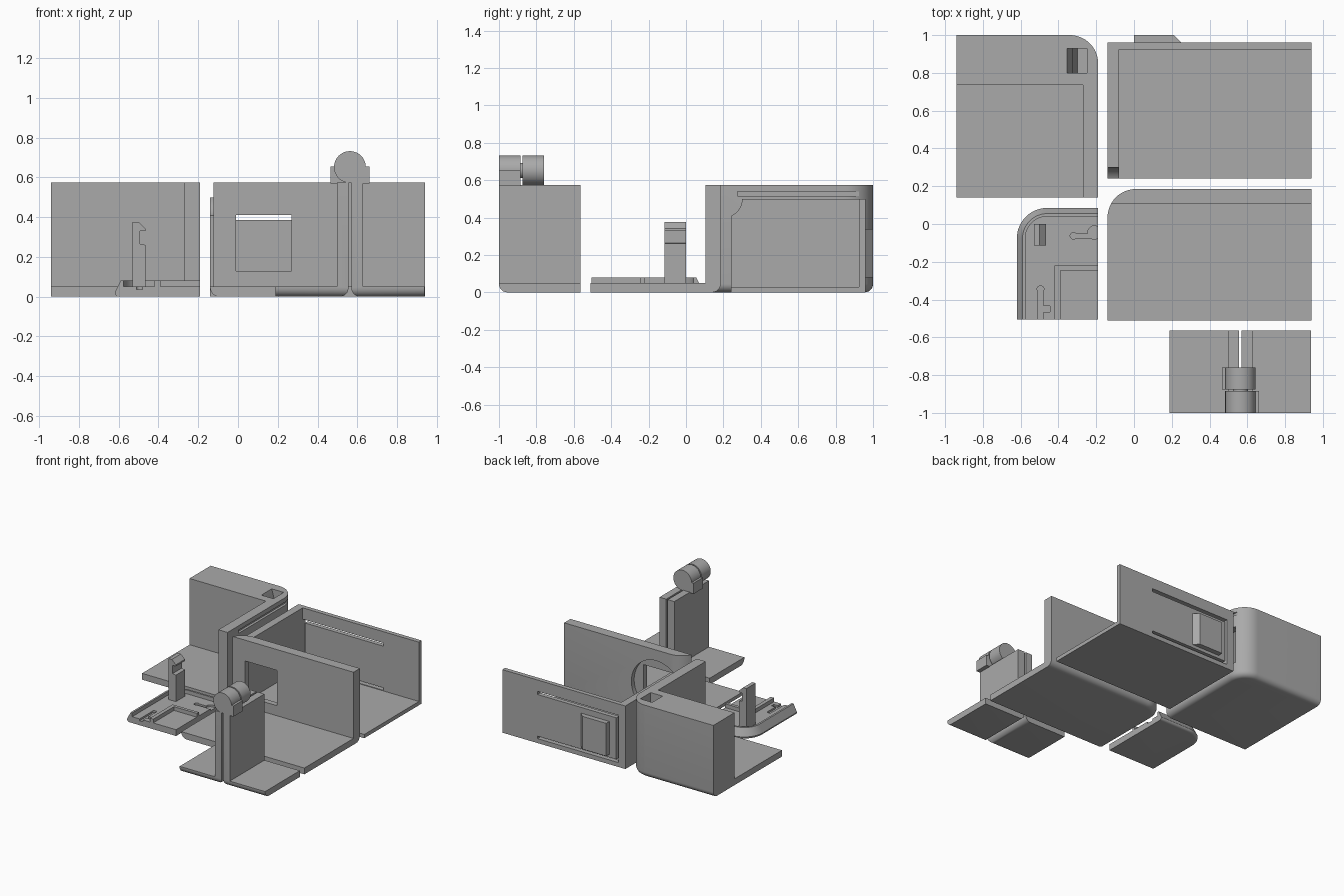
import bpy, bmesh, math

if "Cube" in bpy.data.objects:
    bpy.data.objects.remove(bpy.data.objects["Cube"])

gray = bpy.data.materials.new("plain gray")
gray.diffuse_color = (0.4, 0.4, 0.4, 1)
gray.use_nodes = True
gray.node_tree.nodes["Principled BSDF"].inputs["Base Color"].default_value = gray.diffuse_color


def prism(name, pts, lo, hi, axis='z', round_rule=None, r=0.045):
    """Extrude a 2D outline along an axis; optionally round chosen bottom edges."""
    place = {'z': lambda a, b, t: (a, b, t),
             'y': lambda a, b, t: (a, t, b),
             'x': lambda a, b, t: (t, a, b)}[axis]
    bm = bmesh.new()
    low = [bm.verts.new(place(a, b, lo)) for a, b in pts]
    high = [bm.verts.new(place(a, b, hi)) for a, b in pts]
    bm.faces.new(low)
    bm.faces.new(high)
    n = len(pts)
    for i in range(n):
        j = (i + 1) % n
        bm.faces.new((low[i], low[j], high[j], high[i]))
    bmesh.ops.recalc_face_normals(bm, faces=bm.faces)
    if round_rule:
        edges = []
        for e in bm.edges:
            m = (e.verts[0].co + e.verts[1].co) / 2
            if max(v.co.z for v in e.verts) < 1e-5 and round_rule(m.x, m.y):
                edges.append(e)
        bmesh.ops.bevel(bm, geom=edges, offset=r, segments=6, profile=0.5,
                        affect='EDGES', clamp_overlap=True)
    me = bpy.data.meshes.new(name)
    bm.to_mesh(me)
    bm.free()
    ob = bpy.data.objects.new(name, me)
    bpy.context.collection.objects.link(ob)
    me.materials.append(gray)
    return ob


def rect(x0, x1, y0, y1):
    return [(x0, y0), (x1, y0), (x1, y1), (x0, y1)]


def box(x0, x1, y0, y1, z0, z1, name="cutter"):
    return prism(name, rect(x0, x1, y0, y1), z0, z1)


def arc(cx, cy, r, a0, a1, n=16):
    return [(cx + r * math.cos(math.radians(a0 + (a1 - a0) * i / n)),
             cy + r * math.sin(math.radians(a0 + (a1 - a0) * i / n))) for i in range(n + 1)]


def circle(cx, cy, r, n=48):
    return arc(cx, cy, r, 0, 360, n)[:-1]


def boolean(ob, tools, op='DIFFERENCE'):
    bpy.context.view_layer.objects.active = ob
    for t in tools:
        m = ob.modifiers.new("cut", 'BOOLEAN')
        m.operation, m.solver, m.object = op, 'EXACT', t
        bpy.ops.object.modifier_apply(modifier=m.name)
        bpy.data.objects.remove(t, do_unlink=True)


def smooth(ob):
    bpy.ops.object.select_all(action='DESELECT')
    ob.select_set(True)
    bpy.context.view_layer.objects.active = ob
    bpy.ops.object.shade_smooth_by_angle(angle=math.radians(30))


# Thick corner block with floor, side wall, latch pocket and side groove
corner = prism("corner_block",
               [(-0.94, 0.14), (-0.19, 0.14)] + arc(-0.34, 0.85, 0.15, 0, 90) + [(-0.94, 1.0)],
               0, 0.575, round_rule=lambda x, y: x > -0.93 and y > 0.15)
boolean(corner, [
    box(-1.1, -0.27, 0, 0.735, 0.05, 1),
    prism("cutter", [(-0.355, 0.7), (-0.25, 0.7), (-0.25, 0.1), (-0.30, 0.1),
                     (-0.325, 0.47), (-0.355, 0.575)], 0.80, 0.93, 'y'),
    box(-0.27, -0.1, 0.82, 0.91, 0.12, 0.42),
    box(-0.21, -0.1, 0.275, 0.95, 0.515, 0.54)])
smooth(corner)

# Thin walled corner with a springy latch tongue in its back wall
latch = box(-0.14, 0.94, 0.24, 0.96, 0, 0.5, "latch_shell")
boolean(latch, [
    box(-0.08, 1.1, 0.1, 0.925, 0.03, 1),
    prism("cutter", circle(0.2, 0.5, 0.1), -0.3, 0, 'x'),
    box(-0.06, 0.63, 0.9, 1.1, 0.385, 0.41),
    box(-0.06, 0.63, 0.9, 1.1, 0.035, 0.055),
    box(-0.08, -0.06, 0.9, 1.1, 0.035, 0.41)])
smooth(latch)
prism("latch_button", [(0, 0.955), (0.255, 0.955), (0.25, 0.96), (0.21, 1.0), (0, 1.0)], 0.08, 0.34)

# Floor and wall with a window set in a round recess
window = prism("window_shell",
               [(-0.14, -0.51), (0.94, -0.51), (0.94, 0.185)] + arc(0.01, 0.035, 0.15, 90, 180),
               0, 0.575, round_rule=lambda x, y: x < -0.13 or y > 0.0 and x < 0.93)
boolean(window, [
    box(-0.3, 1.1, -0.7, 0.105, 0.05, 1),
    box(-0.01, 0.27, 0, 0.3, 0.13, 0.41),
    prism("cutter", circle(0.13, 0.27, 0.22), 0.15, 0.3, 'y')])
smooth(window)

# Mirrored pair of hinge brackets
MID = 0.563
for side, s in (("left", -1), ("right", 1)):
    def mx(d, s=s):
        return MID + s * d
    x0, x1 = sorted((mx(0.007), mx(0.375)))
    b = prism(side + "_hinge_bracket", rect(x0, x1, -1.0, -0.565), 0, 0.575,
              round_rule=lambda x, y, s=s: y < -0.99 or abs(x - MID) < 0.02)
    c0, c1 = sorted((mx(0.065), mx(0.5)))
    boolean(b, [box(c0, c1, -1.2, -0.4, 0.05, 1)])
    smooth(b)
    # Knuckle with its side block
    y0, y1 = (-0.875, -0.76) if s < 0 else (-1.0, -0.885)
    k = prism(side + "_hinge_knuckle", circle(MID, 0.652, 0.08), y0, y1, 'y')
    k0, k1 = sorted((mx(0.007), mx(0.098)))
    boolean(k, [box(k0, k1, y0, y1, 0.57, 0.655)], 'UNION')
    smooth(k)
pin = prism("hinge_pin", circle(MID, 0.652, 0.04, 32), -0.9, -0.86, 'y')
smooth(pin)


# Tray with chamfered rim
def tray_outline(d):
    r = 0.16 - d
    return [(-0.62 + d, -0.505), (-0.19, -0.505), (-0.19, 0.085 - d)] + arc(-0.46, -0.075, r, 90, 180)


tray = prism("tray", tray_outline(0), 0, 0.08,
             round_rule=lambda x, y: x < -0.61 or y > -0.05 and x < -0.2, r=0.02)
# Slope the outer top edge
for v in tray.data.vertices:
    if v.co.z > 0.079:
        dx, dy = v.co.x + 0.46, v.co.y + 0.075
        if dx <= 0.001 and dy >= -0.001:
            k = 1 - 0.03 / math.hypot(dx, dy)
            v.co.x, v.co.y = -0.46 + dx * k, -0.075 + dy * k
        elif dx < 0:
            v.co.x += 0.03
        elif dy > 0:
            v.co.y -= 0.03
# Hollow inside, leaving the rim
inner = [(-0.575, -0.7), (-0.1, -0.7), (-0.1, 0.04)] + arc(-0.46, -0.075, 0.115, 90, 180)
boolean(tray, [
    prism("cutter", inner, 0.05, 0.2),
    box(-0.51, -0.48, -0.7, -0.34, 0.035, 0.2),
    prism("cutter", circle(-0.495, -0.345, 0.018, 20), 0.035, 0.2),
    box(-0.49, -0.445, -0.465, -0.435, 0.035, 0.2),
    box(-0.32, -0.1, -0.075, -0.05, 0.035, 0.2),
    prism("cutter", circle(-0.32, -0.0625, 0.018, 20), 0.035, 0.2),
    prism("cutter", circle(-0.21, -0.045, 0.035, 20), 0.035, 0.2)])
smooth(tray)

# Raised L-shaped rib on the tray
prism("tray_rib", [(-0.42, -0.505), (-0.39, -0.505), (-0.39, -0.245), (-0.19, -0.245),
                   (-0.19, -0.22), (-0.42, -0.22)], 0.045, 0.08)

# Snap hook standing on the tray
prism("snap_hook", [(-0.53, 0.045), (-0.465, 0.045), (-0.465, 0.26), (-0.493, 0.265), (-0.493, 0.33),
                    (-0.465, 0.33), (-0.465, 0.342), (-0.50, 0.375), (-0.53, 0.375)],
      -0.115, 0.0, 'y')
